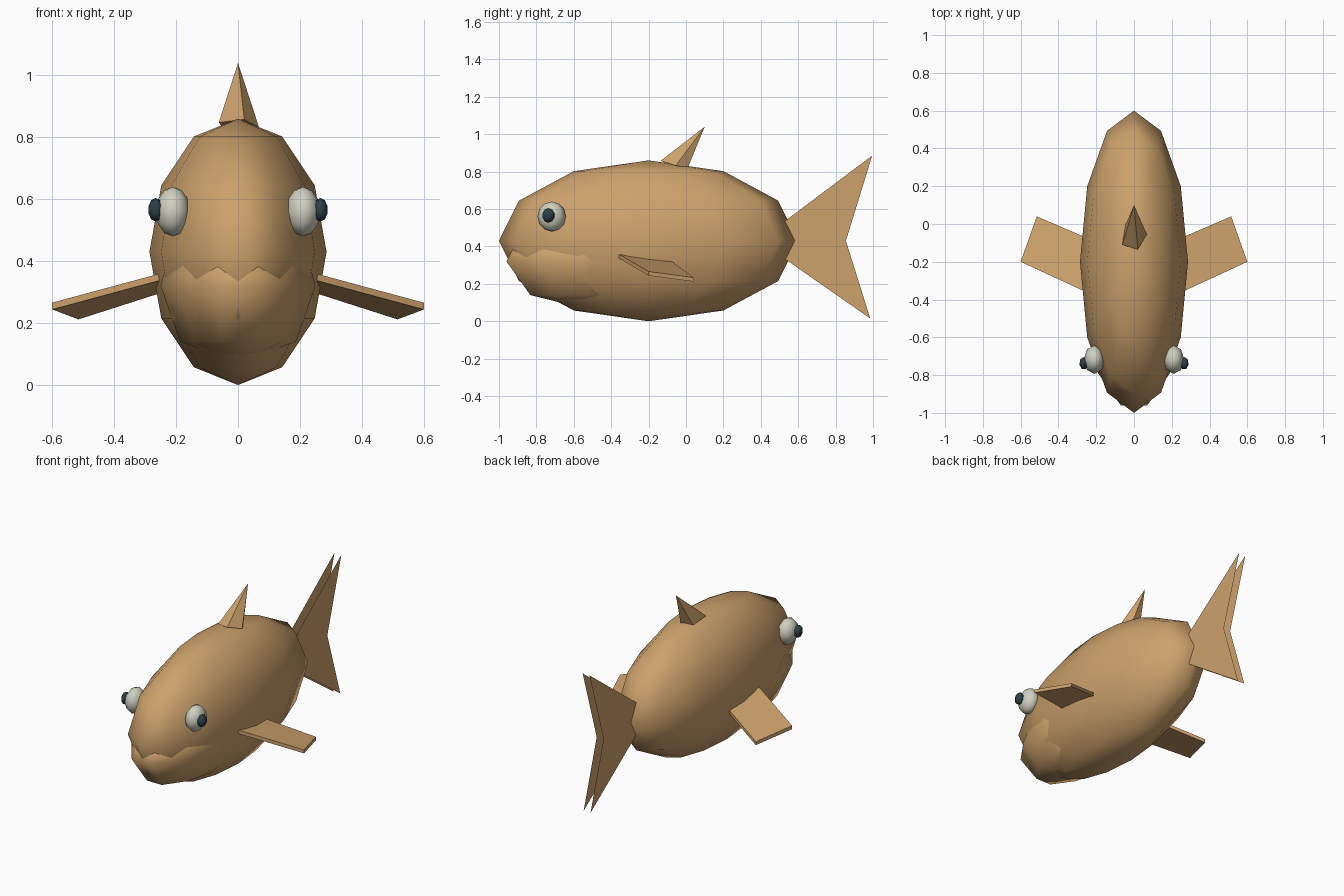
import bpy
import bmesh
from mathutils import Matrix, Vector

cube = bpy.data.objects.get("Cube")
if cube:
    bpy.data.objects.remove(cube, do_unlink=True)


def material(name, rgb):
    m = bpy.data.materials.new(name)
    m.use_nodes = True
    m.diffuse_color = (*rgb, 1)
    m.node_tree.nodes["Principled BSDF"].inputs["Base Color"].default_value = (*rgb, 1)
    return m


tan = material("tan skin", (0.61, 0.36, 0.15))
white = material("eye white", (0.63, 0.63, 0.53))
dark = material("dark pupil", (0.025, 0.05, 0.065))


def finish(name, bm, mat, smooth=False, fix_normals=True):
    if fix_normals:
        bmesh.ops.recalc_face_normals(bm, faces=bm.faces[:])
    for f in bm.faces:
        f.smooth = smooth
    mesh = bpy.data.meshes.new(name)
    bm.to_mesh(mesh)
    bm.free()
    mesh.materials.append(mat)
    ob = bpy.data.objects.new(name, mesh)
    bpy.context.scene.collection.objects.link(ob)
    return ob


def ellipsoid(name, center, radii, segments, rings, mat):
    bm = bmesh.new()
    place = Matrix.Translation(center) @ Matrix.Diagonal((*radii, 1))
    bmesh.ops.create_uvsphere(bm, u_segments=segments, v_segments=rings,
                              radius=1, matrix=place)
    return finish(name, bm, mat, smooth=True)


# Body
ellipsoid("body", (0, -0.2, 0.43), (0.286, 0.8, 0.43), 12, 6, tan)

# Lower jaw: one outline scaled through several heights
half = [(0.07, -0.96), (0.19, -0.79), (0.25, -0.55), (0.19, -0.3)]
outline = half + [(-x, y) for x, y in reversed(half)]
pivot = -0.45
bm = bmesh.new()
rings = []
for z, s in [(0.42, 0.87), (0.385, 0.933), (0.32, 1), (0.14, 0.75)]:
    rings.append([bm.verts.new((x * s, pivot + (y - pivot) * s, z))
                  for x, y in outline])
for a, b in zip(rings, rings[1:]):
    for i in range(len(a)):
        j = (i + 1) % len(a)
        bm.faces.new((a[i], a[j], b[j], b[i]))
bm.faces.new(rings[0])
chin = bm.verts.new((0, -0.55, 0.07))
for i in range(len(outline)):
    bm.faces.new((rings[-1][i], rings[-1][(i + 1) % len(outline)], chin))
finish("lower_jaw", bm, tan, smooth=True)

# Eyes, side fins and tail sheets, one of each per side
for side, label in ((1, "left"), (-1, "right")):
    ellipsoid(label + "_eye", (side * 0.21, -0.718, 0.56),
              (0.056, 0.076, 0.08), 8, 6, white)
    ellipsoid(label + "_pupil", (side * 0.266, -0.737, 0.566),
              (0.025, 0.035, 0.038), 7, 5, dark)

    # Side fin: a thin slanted slab
    bm = bmesh.new()
    corners = [(0.2, -0.385, 0.374), (0.6, -0.2, 0.266),
               (0.515, 0.04, 0.234), (0.2, -0.095, 0.335)]
    top = [bm.verts.new((side * x, y, z)) for x, y, z in corners]
    low = [bm.verts.new(v.co - Vector((0, 0, 0.022))) for v in top]
    bm.faces.new(top)
    bm.faces.new(low[::-1])
    for i in range(4):
        j = (i + 1) % 4
        bm.faces.new((top[i], low[i], low[j], top[j]))
    finish(label + "_side_fin", bm, tan)

    # Tail: one flat forked sheet, facing outward
    bm = bmesh.new()
    fork = [(0.45, 0.388), (0.985, 0.015), (0.855, 0.43),
            (0.995, 0.885), (0.45, 0.477)]
    f = bm.faces.new([bm.verts.new((side * 0.024, y, z)) for y, z in fork])
    f.normal_update()
    if f.normal.x * side < 0:
        f.normal_flip()
    bmesh.ops.triangulate(bm, faces=[f])
    finish(label + "_tail_sheet", bm, tan, fix_normals=False)

# Back fin: a leaning five-sided spike
bm = bmesh.new()
base = [bm.verts.new(p) for p in [(0.02, -0.135, 0.858), (0.068, -0.055, 0.832),
                                  (0.03, 0.01, 0.822), (-0.045, -0.005, 0.825),
                                  (-0.062, -0.11, 0.848)]]
tip = bm.verts.new((0, 0.1, 1.04))
bm.faces.new(base)
for i in range(5):
    bm.faces.new((base[i], base[(i + 1) % 5], tip))
finish("back_fin", bm, tan, smooth=False)
